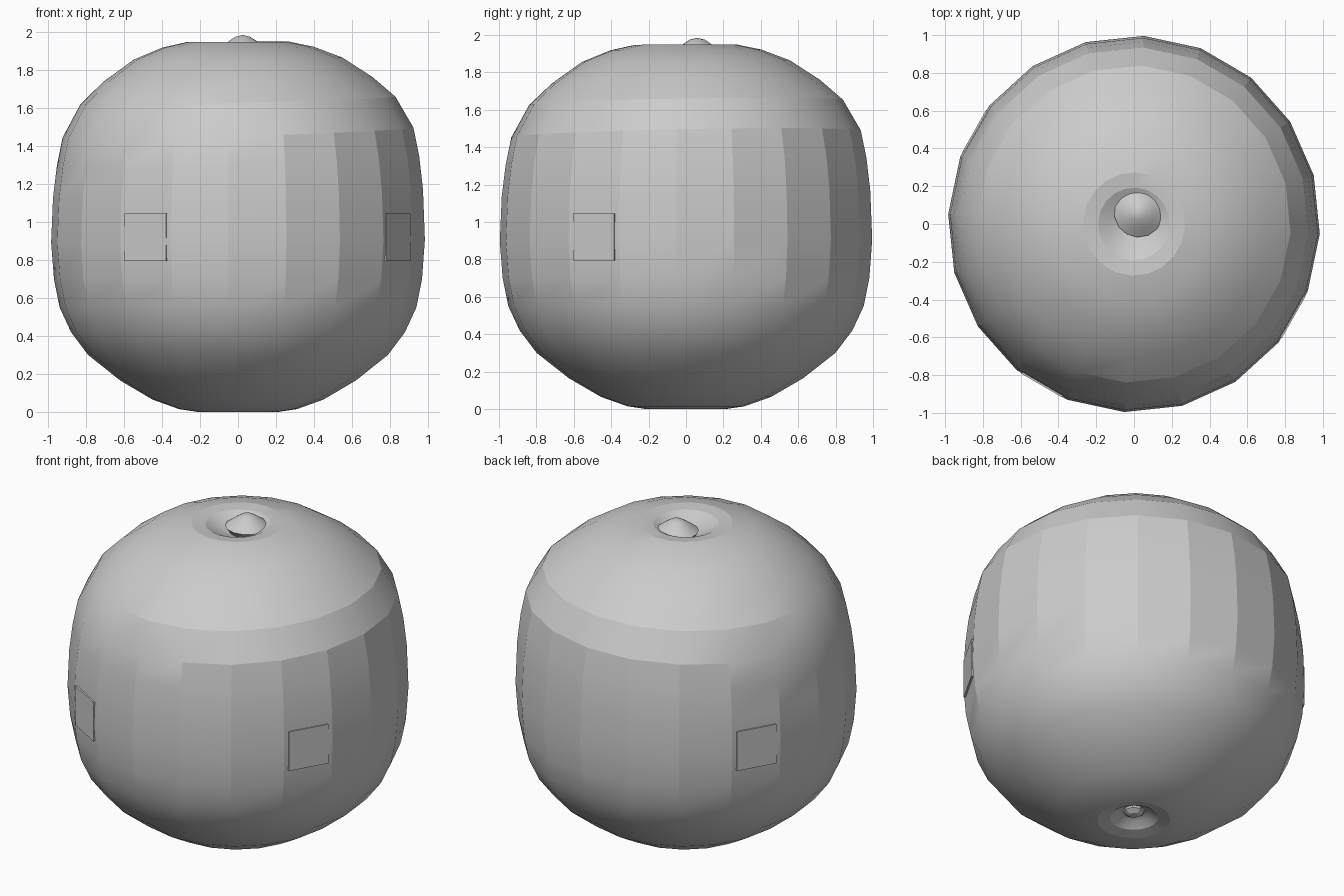
import bpy, bmesh, math
from mathutils import Matrix

if "Cube" in bpy.data.objects:
    bpy.data.objects.remove(bpy.data.objects["Cube"])

SIDES = 20
OFFSET = math.radians(87)


def finish(name, bm, angle):
    bmesh.ops.recalc_face_normals(bm, faces=bm.faces)
    mesh = bpy.data.meshes.new(name)
    bm.to_mesh(mesh)
    bm.free()
    obj = bpy.data.objects.new(name, mesh)
    bpy.context.collection.objects.link(obj)
    bpy.ops.object.select_all(action='DESELECT')
    obj.select_set(True)
    bpy.context.view_layer.objects.active = obj
    bpy.ops.object.shade_smooth_by_angle(angle=math.radians(angle))
    return obj


def lathe(name, profile, sides, angle, place):
    """Revolve (radius, z) points; radius 0 at an end makes a pole."""
    bm = bmesh.new()
    rings = []
    for r, z in profile:
        if r == 0:
            rings.append([bm.verts.new(place(0, 0, z))] * sides)
        else:
            rings.append([bm.verts.new(place(
                r * math.cos(OFFSET + 2 * math.pi * i / sides),
                r * math.sin(OFFSET + 2 * math.pi * i / sides), z))
                for i in range(sides)])
    for low, high in zip(rings, rings[1:]):
        for i in range(sides):
            j = (i + 1) % sides
            corners = []
            for v in (low[i], low[j], high[j], high[i]):
                if v not in corners:
                    corners.append(v)
            bm.faces.new(corners)
    return finish(name, bm, angle)


# fruit body: 20 flat-sided segments, dimpled at both ends, slightly lopsided
def lopsided(x, y, z):
    lift = max(0, math.sin(math.pi * min(max((z - 0.8) / 1.2, 0), 1)))
    return (x, y * 1.012, z + lift * (0.03 * x + 0.02 * y))


body = [(0, 0.07), (0.05, 0.065), (0.10, 0.045), (0.14, 0.015), (0.21, 0.0),
        (0.31, 0.015), (0.45, 0.065), (0.62, 0.165), (0.79, 0.30),
        (0.88, 0.42), (0.94, 0.55), (0.97, 0.70), (0.985, 0.90),
        (0.975, 1.15), (0.955, 1.32), (0.925, 1.47), (0.83, 1.64),
        (0.71, 1.75), (0.55, 1.86), (0.40, 1.92), (0.27, 1.948),
        (0.19, 1.94), (0.13, 1.91), (0.06, 1.88), (0, 1.87)]
lathe("fruit_body", body, SIDES, 17.5, lopsided)

# domed stem cap sitting in the top dimple
cap = [(0.10, 1.87), (0.13, 1.912), (0.085, 1.945), (0.04, 1.975), (0, 1.985)]
lathe("stem_cap", cap, 14, 40, lambda x, y, z: (x + 0.025, y + 0.06, z))

# small nub in the bottom dimple
nub = [(0, 0.025), (0.03, 0.03), (0.06, 0.05), (0.07, 0.08)]
lathe("bottom_nub", nub, 8, 20, lambda x, y, z: (x, y, z))

# three almost flush skin patches, each on one facet
for n, deg in enumerate((240, 330, 150)):
    a = math.radians(deg)
    bm = bmesh.new()
    bmesh.ops.create_cube(bm, size=1, matrix=(
        Matrix.Rotation(a, 4, 'Z') @ Matrix.Translation((0.966, 0, 0.92))
        @ Matrix.Diagonal((0.02, 0.25, 0.25, 1))))
    bmesh.ops.scale(bm, vec=(1, 1.012, 1), verts=bm.verts)
    finish(f"skin_patch_{n + 1}", bm, 30)
